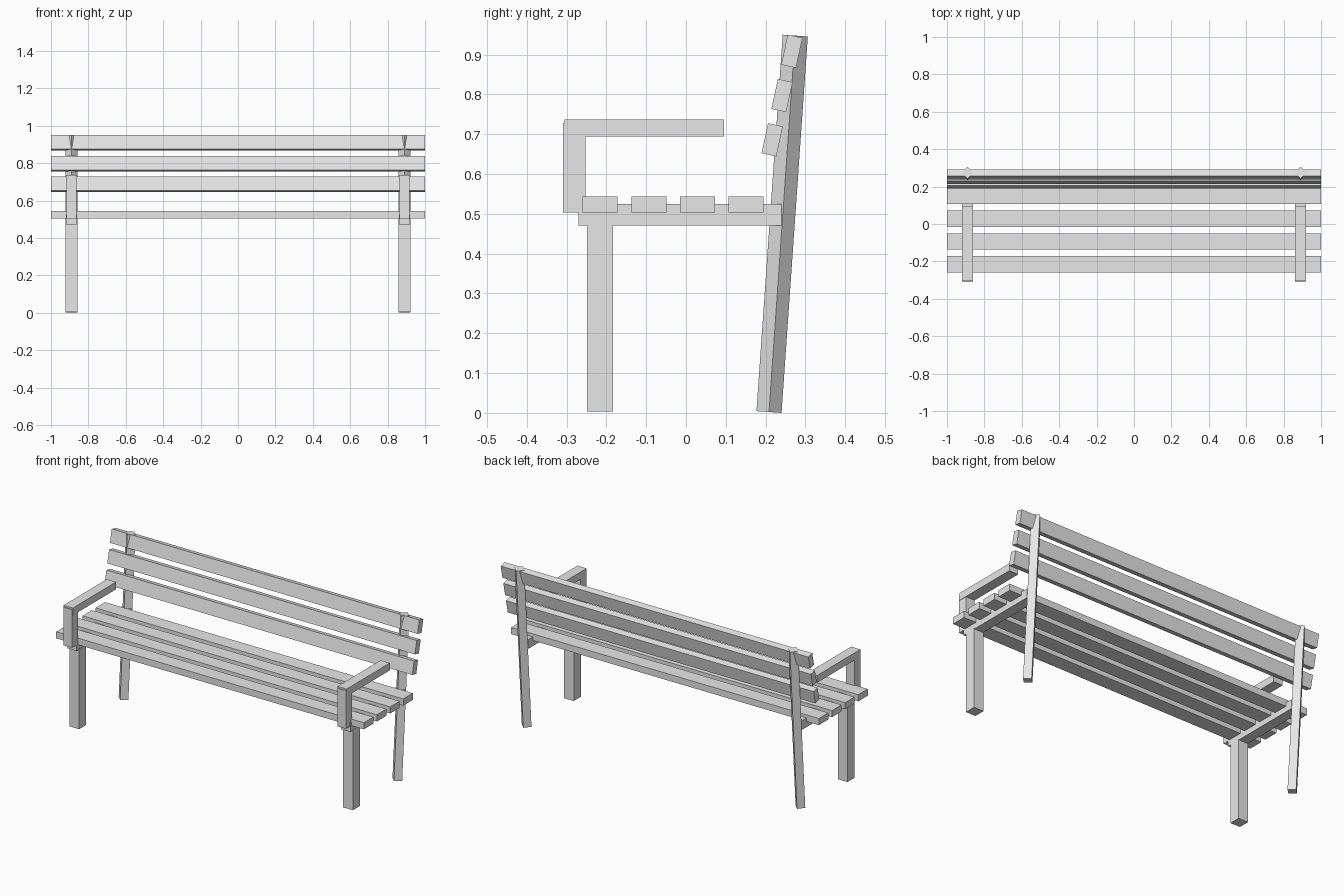
import bpy, bmesh, math
from mathutils import Matrix, Vector

if "Cube" in bpy.data.objects:
    bpy.data.objects.remove(bpy.data.objects["Cube"])

grey = bpy.data.materials.new("light_grey")
grey.diffuse_color = (0.8, 0.8, 0.8, 1)
grey.use_nodes = True
grey.node_tree.nodes["Principled BSDF"].inputs["Base Color"].default_value = grey.diffuse_color


def box(name, center, size, tilt=0.0, turn=0.0):
    """Box turned about its own z axis, then leaned back about x."""
    bm = bmesh.new()
    bmesh.ops.create_cube(bm, size=1)
    m = (Matrix.Rotation(-tilt, 4, 'X') @ Matrix.Rotation(turn, 4, 'Z')
         @ Matrix.Diagonal((*size, 1)))
    bmesh.ops.transform(bm, matrix=m, verts=bm.verts)
    me = bpy.data.meshes.new(name)
    bm.to_mesh(me)
    bm.free()
    me.materials.append(grey)
    ob = bpy.data.objects.new(name, me)
    ob.location = center
    bpy.context.collection.objects.link(ob)
    return ob


def span(name, x, width, y0, y1, z0, z1):
    return box(name, (x, (y0 + y1) / 2, (z0 + z1) / 2), (width, y1 - y0, z1 - z0))


# Seat slats
for i in range(4):
    y = -0.2155 + i * 0.122
    span(f"seat_slat_{i + 1}", 0, 2.0, y - 0.044, y + 0.044, 0.504, 0.543)

# Backrest slats, leaning back
for i in range(3):
    box(f"back_slat_{i + 1}", (0, 0.2165 + i * 0.0247, 0.686 + i * 0.1112),
        (2.0, 0.038, 0.077), tilt=math.radians(12.3))

# End frames
low, high = Vector((0, 0.2085, 0.0022)), Vector((0, 0.2745, 0.9478))
axis = high - low
for side, x in (("left", -0.89), ("right", 0.89)):
    span(f"front_leg_{side}", x, 0.063, -0.249, -0.184, 0.004, 0.475)
    span(f"seat_rail_{side}", x, 0.06, -0.27, 0.24, 0.471, 0.525)
    span(f"arm_post_{side}", x, 0.055, -0.309, -0.253, 0.504, 0.728)
    span(f"armrest_{side}", x, 0.06, -0.305, 0.096, 0.694, 0.737)
    # Back leg: square post set on its corner, leaning back
    c = (low + high) / 2
    box(f"back_leg_{side}", (x, c.y, c.z), (0.0447, 0.0447, axis.length),
        tilt=math.atan2(axis.y, axis.z), turn=math.radians(45))
